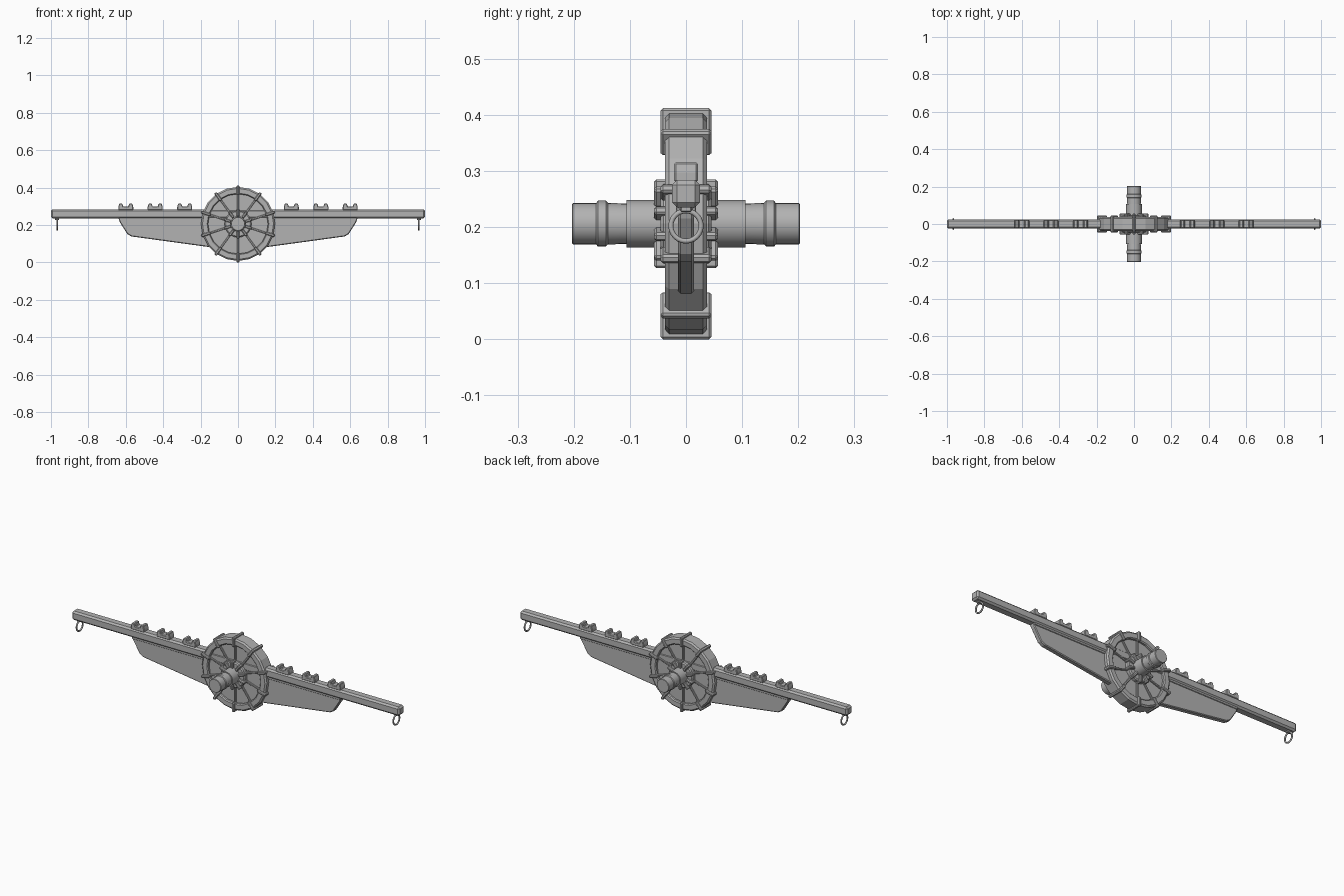
import bpy, bmesh, math
from mathutils import Matrix

if "Cube" in bpy.data.objects:
    bpy.data.objects.remove(bpy.data.objects["Cube"])

grey = bpy.data.materials.new("plain grey")
grey.use_nodes = True
grey.diffuse_color = (0.45, 0.45, 0.45, 1)
grey.node_tree.nodes["Principled BSDF"].inputs["Base Color"].default_value = (0.45, 0.45, 0.45, 1)

CZ = 0.206       # wheel axle height
SPOKES = 10


def finish(name, bm, bevel=0, smooth=False):
    bmesh.ops.recalc_face_normals(bm, faces=bm.faces)
    mesh = bpy.data.meshes.new(name)
    bm.to_mesh(mesh)
    bm.free()
    mesh.materials.append(grey)
    obj = bpy.data.objects.new(name, mesh)
    bpy.context.collection.objects.link(obj)
    if bevel:
        mod = obj.modifiers.new("bevel", 'BEVEL')
        mod.width = bevel
        mod.segments = 1
    if smooth:
        bpy.ops.object.select_all(action='DESELECT')
        obj.select_set(True)
        bpy.context.view_layer.objects.active = obj
        bpy.ops.object.shade_smooth_by_angle(angle=math.radians(35))
    return obj


def add_box(bm, x0, x1, y0, y1, z0, z1, matrix=Matrix()):
    place = Matrix.Translation(((x0 + x1) / 2, (y0 + y1) / 2, (z0 + z1) / 2))
    size = Matrix.Diagonal((x1 - x0, y1 - y0, z1 - z0, 1))
    bmesh.ops.create_cube(bm, size=1, matrix=matrix @ place @ size)


def plate(name, outline, half, bevel=0):
    """Extrude an x-z outline symmetrically along y."""
    bm = bmesh.new()
    face = bm.faces.new([bm.verts.new((x, -half, z)) for x, z in outline])
    new = bmesh.ops.extrude_face_region(bm, geom=[face])["geom"]
    bmesh.ops.translate(bm, vec=(0, 2 * half, 0),
                        verts=[v for v in new if isinstance(v, bmesh.types.BMVert)])
    return finish(name, bm, bevel)


def lathe(name, profile, sides, closed=False, smooth=False):
    """Turn a (radius, y) profile about the axle."""
    bm = bmesh.new()
    verts = [bm.verts.new((0, y, CZ + r)) for r, y in profile]
    edges = [bm.edges.new(p) for p in zip(verts, verts[1:])]
    if closed:
        edges.append(bm.edges.new((verts[-1], verts[0])))
    bmesh.ops.spin(bm, geom=verts + edges, cent=(0, 0, CZ), axis=(0, 1, 0),
                   angle=math.tau, steps=sides)
    bmesh.ops.remove_doubles(bm, verts=bm.verts, dist=0.0001)
    return finish(name, bm, 0, smooth)


def radial_boxes(name, r0, r1, half_y, width, bevel):
    bm = bmesh.new()
    for i in range(SPOKES):
        turn = Matrix.Translation((0, 0, CZ)) @ Matrix.Rotation(math.tau * i / SPOKES, 4, 'Y')
        add_box(bm, -width / 2, width / 2, -half_y, half_y, r0, r1, turn)
    return finish(name, bm, bevel)


# Long cross beam
bm = bmesh.new()
add_box(bm, -1, 1, -0.025, 0.025, 0.235, 0.284)
finish("cross_beam", bm, 0.009)

# Wheel: rim, web, inner ring, spokes and clamps
lathe("wheel_rim", [(0.16, -0.032), (0.165, -0.037), (0.19, -0.037), (0.198, -0.03),
                    (0.198, 0.03), (0.19, 0.037), (0.165, 0.037), (0.16, 0.032)], 20, True)
lathe("wheel_web", [(0, -0.022), (0.165, -0.022), (0.165, 0.022), (0, 0.022)], 20)
lathe("inner_ring", [(0, -0.045), (0.066, -0.045), (0.072, -0.04),
                     (0.072, 0.04), (0.066, 0.045), (0, 0.045)], 20)
radial_boxes("spokes", 0.07, 0.165, 0.03, 0.01, 0.002)
radial_boxes("rim_clamps", 0.154, 0.206, 0.045, 0.016, 0.004)
radial_boxes("inner_clamps", 0.04, 0.079, 0.057, 0.015, 0.004)

# Stepped axle, mirrored front to back
half_axle = [(0, 0.203), (0.035, 0.203), (0.037, 0.201), (0.037, 0.16), (0.041, 0.157),
             (0.041, 0.143), (0.037, 0.139), (0.036, 0.106), (0.042, 0.106), (0.042, 0)]
lathe("axle", half_axle + [(r, -y) for r, y in reversed(half_axle[:-1])], 24, smooth=True)

for side, s in (("left", 1), ("right", -1)):
    # Tapered fin below the beam
    fin = [(0.1, 0.24), (0.64, 0.24), (0.632, 0.215), (0.592, 0.152), (0.57, 0.139),
           (0.19, 0.087), (0.1, 0.075)]
    plate(side + "_fin", [(s * x, z) for x, z in fin], 0.014, 0.004)

    # Ledge where the fin meets the beam
    bm = bmesh.new()
    add_box(bm, min(s * 0.1, s * 0.635), max(s * 0.1, s * 0.635), -0.018, 0.018, 0.226, 0.24)
    finish(side + "_fin_ledge", bm, 0.002)

    # Notched rests on top of the beam
    for n, cx in enumerate((0.285, 0.443, 0.6)):
        half = [(0.04, 0.28), (0.04, 0.297), (0.035, 0.315), (0.018, 0.315),
                (0.014, 0.299)]
        outline = half + [(-x, z) for x, z in reversed(half)]
        plate(f"{side}_rest_{n + 1}", [(s * cx + x, z) for x, z in outline], 0.021, 0.003)

    # Hanging ring at the beam end
    bpy.ops.mesh.primitive_torus_add(major_radius=0.027, minor_radius=0.0045,
                                     major_segments=24, minor_segments=8,
                                     location=(s * 0.967, 0, 0.202),
                                     rotation=(0, math.pi / 2, 0))
    ring = bpy.context.object
    ring.name = side + "_hanging_ring"
    ring.data.materials.append(grey)
    bpy.ops.object.shade_smooth_by_angle(angle=math.radians(60))
    bm = bmesh.new()
    add_box(bm, s * 0.967 - 0.011, s * 0.967 + 0.011, -0.01, 0.01, 0.227, 0.24)
    finish(side + "_ring_mount", bm, 0.002)
